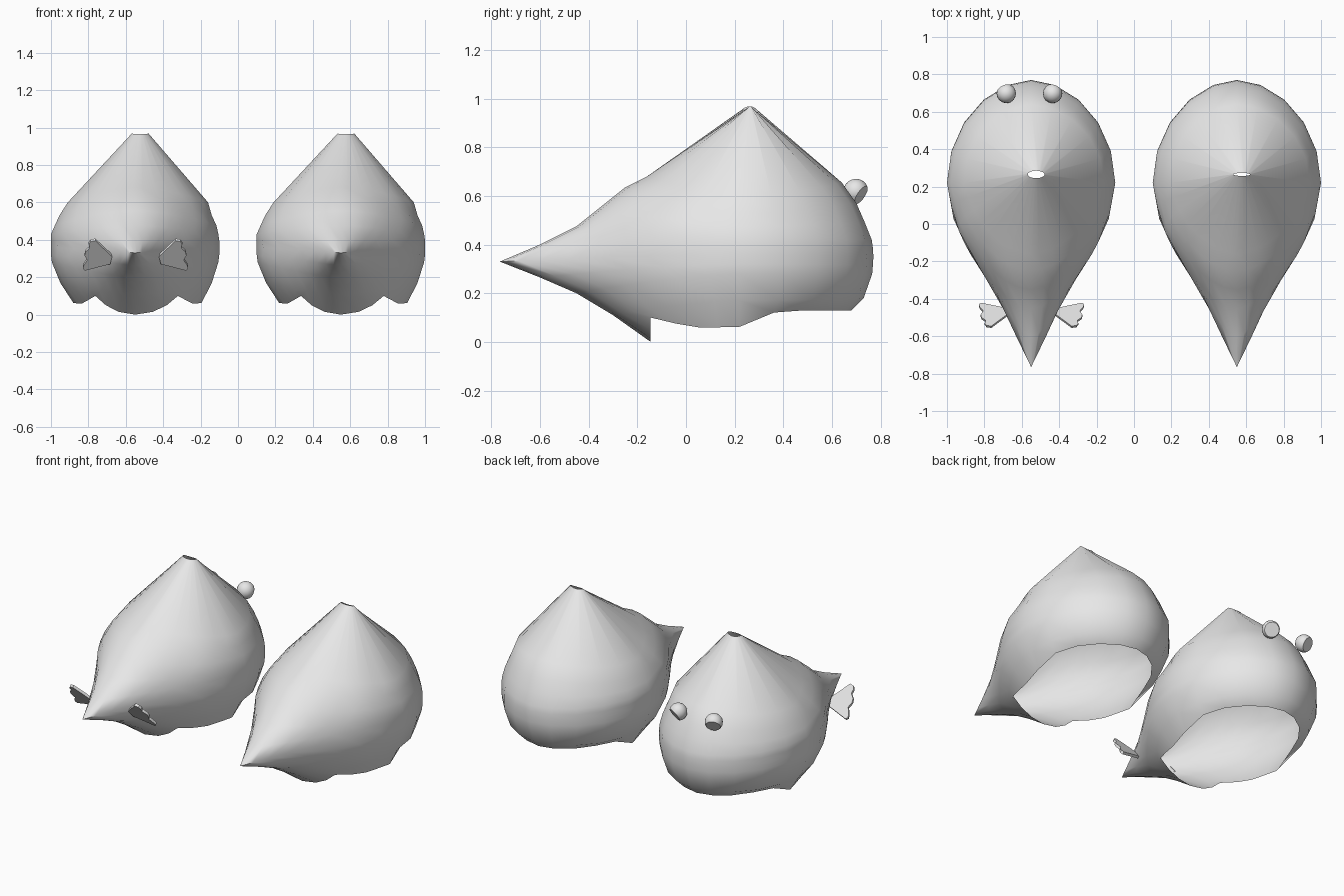
import bpy, bmesh, math
from mathutils import Vector

if "Cube" in bpy.data.objects:
    bpy.data.objects.remove(bpy.data.objects["Cube"])

grey = bpy.data.materials.new("light_grey")
grey.diffuse_color = (0.8, 0.8, 0.8, 1)
grey.use_nodes = True
grey.node_tree.nodes["Principled BSDF"].inputs["Base Color"].default_value = grey.diffuse_color

# Rings from the crown hole down to the open rim:
# front y, front z, back y, back z, side z, left width, right width
RINGS = [
    (.245, .965, .285, .96, .968, .045, .045),
    (-.16, .68, .64, .655, .60, .36, .39),
    (-.25, .635, .70, .57, .53, .405, .41),
    (-.35, .555, .735, .49, .475, .43, .435),
    (-.45, .475, .763, .42, .43, .45, .445),
    (-.60, .40, .768, .385, .395, .45, .45),
    (-.765, .33, .77, .35, .36, .45, .45),
    (-.60, .265, .768, .315, .32, .45, .45),
    (-.45, .20, .765, .28, .28, .445, .445),
    (-.30, .11, .73, .18, .17, .40, .41),
    (-.145, 0, .68, .13, .062, .33, .355),
]
# Front half of the rim: drooping lip, then the side edge (y, z)
RIM = [(-.145, 0), (-.145, .015), (-.145, .05), (-.145, .1),
       (-.09, .087), (-.04, .075), (.05, .06), (.13, .06)]
# Front body sections: y, half width, top, middle, bottom
SECTIONS = [(-.765, 0, .33, .33, .33), (-.60, .08, .40, .335, .265),
            (-.45, .148, .475, .34, .20), (-.35, .205, .555, .345, .143),
            (-.25, .268, .635, .35, .075), (-.145, .335, .683, .355, 0),
            (0, .41, .72, .36, -.07), (.22, .45, .76, .36, -.14)]
FRONT, BACK = 8, 5   # segments per quarter


def section_x(y, z):
    """Half width of the rounded front body at a height."""
    for a, b in zip(SECTIONS, SECTIONS[1:]):
        if y <= b[0] + 1e-6:
            t = max(0, (y - a[0]) / (b[0] - a[0]))
            w, top, mid, low = (p + (q - p) * t for p, q in zip(a[1:], b[1:]))
            h = (top - mid) if z > mid else (mid - low)
            q = (z - mid) / h if h > 1e-5 else 1
            return w * math.sqrt(max(0, 1 - q * q))
    return SECTIONS[-1][1]


def finish(name, bm, angle=35):
    me = bpy.data.meshes.new(name)
    bmesh.ops.recalc_face_normals(bm, faces=bm.faces)
    bm.to_mesh(me)
    bm.free()
    me.materials.append(grey)
    ob = bpy.data.objects.new(name, me)
    bpy.context.collection.objects.link(ob)
    bpy.ops.object.select_all(action='DESELECT')
    ob.select_set(True)
    bpy.context.view_layer.objects.active = ob
    bpy.ops.object.shade_smooth_by_angle(angle=math.radians(angle))
    return ob


def ring_points(ring, cx, crown, rim):
    fy, fz, by, bz, sz, wl, wr = ring
    sy = .265 if crown else .22
    side_x = section_x(.22, sz)
    right, left = [], []
    for i in range(FRONT + BACK + 1):
        if i < FRONT:
            a = math.pi / 2 * (1 - i / FRONT)
            u = math.sin(a)
            y, z = sy + (fy - sy) * u, sz + (fz - sz) * u ** 1.5
            if rim:
                y, z = RIM[i]
            x = math.cos(a) if crown else section_x(y, z) / side_x
            x = 0 if i == 0 else x
        else:
            a = math.pi / 2 * (i - FRONT) / BACK
            u = math.sin(a)
            x = max(0, math.cos(a)) ** 1.08
            y = sy + (by - sy) * u
            z = sz + (bz - sz) * (min(1, 2.8 * u) if rim else u * u)
        right.append(Vector((cx + x * wr, y, z)))
        left.append(Vector((cx - x * wl, y, z)))
    return right + left[-2:0:-1]


# Teardrop shell, open at the crown and underneath
def shell(name, cx, hole):
    bm = bmesh.new()
    rows = []
    for i, r in enumerate(RINGS):
        if i == 0:
            r = (.265 - .02 * hole, r[1], .265 + .02 * hole) + r[3:]
        pts = ring_points(r, cx + (.027 if i == 0 else 0), i == 0, i == len(RINGS) - 1)
        rows.append([bm.verts.new(p) for p in pts])
    n = len(rows[0])
    for a, b in zip(rows, rows[1:]):
        for j in range(n):
            k = (j + 1) % n
            bm.faces.new((a[j], a[k], b[k], b[j]))
    return finish(name, bm, 50)


shell("body_with_eyes", -.55, 1)
shell("plain_body", .55, .4)

# Eyes: balls with a flat cut facing back, down and outward
for side, x, s in (("left", -.683, -1), ("right", -.435, 1)):
    bm = bmesh.new()
    bmesh.ops.create_uvsphere(bm, u_segments=16, v_segments=10, radius=.052)
    no = Vector((s * .35, .75, -.5)).normalized()
    cut = bmesh.ops.bisect_plane(bm, geom=bm.verts[:] + bm.edges[:] + bm.faces[:],
                                 plane_co=no * .028, plane_no=no, clear_outer=True)
    edges = [e for e in cut["geom_cut"] if isinstance(e, bmesh.types.BMEdge)]
    bmesh.ops.contextual_create(bm, geom=edges)
    bmesh.ops.translate(bm, verts=bm.verts, vec=(x, .698, .618))
    finish(side + "_eye", bm)

# Scalloped fins beside the pointed tip (outward distance, height)
FIN = [(.125, .31), (.135, .27), (.27, .235), (.282, .245), (.276, .265), (.258, .29),
       (.272, .315), (.268, .335), (.245, .355), (.25, .375), (.24, .39), (.215, .395)]
for side, s in (("left", -1), ("right", 1)):
    bm = bmesh.new()
    face = bm.faces.new([bm.verts.new((-.548 + s * d, -.435 - (z - .24) * .78, z))
                         for d, z in FIN])
    ext = bmesh.ops.extrude_face_region(bm, geom=[face])
    moved = [v for v in ext["geom"] if isinstance(v, bmesh.types.BMVert)]
    bmesh.ops.translate(bm, verts=moved, vec=(0, .010, .012))
    finish(side + "_fin", bm)
